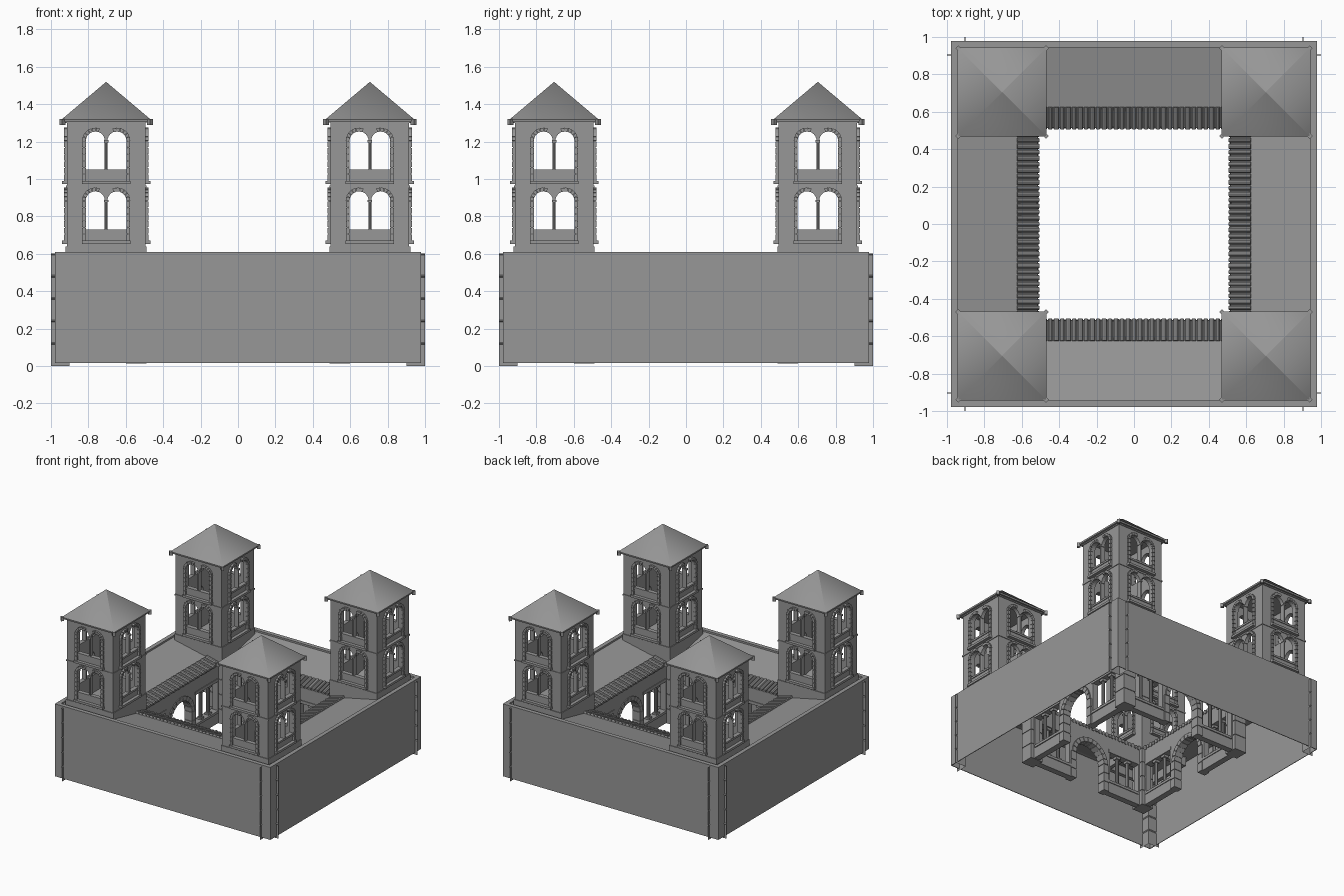
import bpy, bmesh
from math import pi, sin, cos, atan2
from mathutils import Matrix

if "Cube" in bpy.data.objects:
    bpy.data.objects.remove(bpy.data.objects["Cube"])

T, R = Matrix.Translation, Matrix.Rotation
QUARTERS = [R(k * pi / 2, 4, 'Z') for k in range(4)]
C = 0.705  # tower centre offset
TOWERS = [T((sx * C, sy * C, 0)) for sx in (-1, 1) for sy in (-1, 1)]
TOWER_SIDES = [t @ q for t in TOWERS for q in QUARTERS]
STONE = bpy.data.materials.new("dark_stone")
STONE.diffuse_color = (0.31, 0.31, 0.31, 1)
STONE.use_nodes = True
STONE.node_tree.nodes["Principled BSDF"].inputs["Base Color"].default_value = STONE.diffuse_color


def place(name, mesh, mats=(Matrix(),)):
    """Link one mesh at each of the given transforms."""
    mesh.materials.clear()
    mesh.materials.append(STONE)
    for m in mats:
        ob = bpy.data.objects.new(name, mesh)
        ob.matrix_world = m
        bpy.context.collection.objects.link(ob)


def finish(bm, name, mats=(Matrix(),)):
    bmesh.ops.recalc_face_normals(bm, faces=bm.faces)
    me = bpy.data.meshes.new(name)
    bm.to_mesh(me)
    bm.free()
    place(name, me, mats)


def prism(bm, pts, y0, y1):
    """Extrude an xz outline from y0 to y1."""
    a = [bm.verts.new((x, y0, z)) for x, z in pts]
    b = [bm.verts.new((x, y1, z)) for x, z in pts]
    bm.faces.new(a)
    bm.faces.new(b[::-1])
    for i in range(len(pts)):
        j = (i + 1) % len(pts)
        bm.faces.new((a[i], b[i], b[j], a[j]))


def box(bm, x0, x1, y0, y1, z0, z1):
    prism(bm, [(x0, z0), (x1, z0), (x1, z1), (x0, z1)], y0, y1)


def rod(bm, r, length, mat, seg=10):
    bmesh.ops.create_cone(bm, cap_ends=True, segments=seg, radius1=r, radius2=r,
                          depth=length, matrix=mat)


def square_ring(bm, profile, closed=True):
    """Sweep a (half width, z) profile around a square."""
    loops = [[bm.verts.new((sx * r, sy * r, z)) for sx, sy in ((-1, -1), (1, -1), (1, 1), (-1, 1))]
             for r, z in profile]
    n = len(loops)
    for i in range(n if closed else n - 1):
        a, b = loops[i], loops[(i + 1) % n]
        for k in range(4):
            m = (k + 1) % 4
            bm.faces.new((a[k], a[m], b[m], b[k]))


def arch(cx, h, z0, spring, n=12):
    """Round-headed opening outline, left foot to right foot."""
    arc = [(cx - h * cos(pi * i / n), spring + h * sin(pi * i / n)) for i in range(n + 1)]
    return [(cx - h, z0)] + arc + [(cx + h, z0)]


def panel(name, splines, thick, y, mats):
    """Wall panel with holes, made from a filled 2D curve."""
    cu = bpy.data.curves.new(name, 'CURVE')
    cu.dimensions, cu.fill_mode, cu.extrude = '2D', 'BOTH', thick / 2
    for pts in splines:
        s = cu.splines.new('POLY')
        s.points.add(len(pts) - 1)
        for p, (x, z) in zip(s.points, pts):
            p.co = (x, z, 0, 1)
        s.use_cyclic_u = True
        s.use_smooth = False
    ob = bpy.data.objects.new(name, cu)
    bpy.context.collection.objects.link(ob)
    bpy.context.view_layer.update()
    me = bpy.data.meshes.new_from_object(ob)
    bpy.data.objects.remove(ob)
    me.transform(T((0, y, 0)) @ R(pi / 2, 4, 'X'))
    bm = bmesh.new()
    bm.from_mesh(me)
    bmesh.ops.remove_doubles(bm, verts=bm.verts, dist=0.0001)
    for f in bm.faces:
        f.smooth = False
    finish(bm, name, mats)


def voussoirs(bm, cx, spring, r0, r1, n, y0, y1, a0=0.0, a1=pi):
    for i in range(n):
        s, e = [a0 + (a1 - a0) * (i + t) / n for t in (0.05, 0.95)]
        prism(bm, [(cx - r * cos(a), spring + r * sin(a))
                   for r, a in ((r0, s), (r1, s), (r1, e), (r0, e))], y0, y1)


def stack(bm, x0, x1, y0, y1, z0, z1, n, gap=0.006):
    """Stacked stone blocks over a slimmer core."""
    d = 0.005
    h = (z1 - z0) / n
    box(bm, x0 + d, x1 - d, y0 + d, y1 - d, z0, z1)
    for i in range(n):
        box(bm, x0, x1, y0, y1, z0 + i * h + (gap / 2 if i else 0), z0 + (i + 1) * h - gap / 2)


# Outer walls with a wider coping
bm = bmesh.new()
square_ring(bm, [(0.979, 0.015), (0.979, 0.61), (0.945, 0.61), (0.945, 0.582),
                 (0.974, 0.582), (0.974, 0.015)])
finish(bm, "outer_wall")

# Corner quoins: inner faces only, poking out through the wall as fins
bm = bmesh.new()
prof = []
for i in range(5):
    z0, z1 = i * 0.12, i * 0.12 + 0.12
    prof += [(0.906, z0), (0.9, z0 + 0.006), (0.9, z1 - 0.006), (0.906, z1)]
prof[0] = (0.9, 0.0)
rows = [[bm.verts.new(p) for p in ((r, -1.0, z), (r, -r, z), (1.0, -r, z))] for r, z in prof]
for a, b in zip(rows, rows[1:]):
    for k in (0, 1):
        if (a[k].co - b[k].co).length > 1e-6:
            bm.faces.new((a[k], a[k + 1], b[k + 1], b[k]))
finish(bm, "corner_quoin", QUARTERS)

# Inward sloping gallery roof
bm = bmesh.new()
square_ring(bm, [(0.95, 0.597), (0.52, 0.505), (0.52, 0.49), (0.95, 0.582)])
finish(bm, "gallery_roof")

# Eave tiles along the courtyard
bm = bmesh.new()
slope = atan2(0.03, 0.12)
for i in range(33):
    x = -0.512 + i * 0.032
    rod(bm, 0.0155 if i % 2 else 0.013, 0.12,
        T((x, -0.567, 0.517)) @ R(pi / 2 - slope, 4, 'X'), 10)
finish(bm, "eave_tiles", QUARTERS)

# Courtyard arcade wall: central arch and two column bays
opening = arch(0, 0.14, 0.015, 0.24, 16)
outline = [(-0.54, 0.015)] + opening + [(0.54, 0.015), (0.54, 0.5), (-0.54, 0.5)]
bays = [[(s * 0.2, 0.11), (s * 0.48, 0.11), (s * 0.48, 0.36), (s * 0.2, 0.36)] for s in (-1, 1)]
panel("arcade_wall", [outline] + bays, 0.05, -0.545, QUARTERS)

# Arcade stonework
bm = bmesh.new()
voussoirs(bm, 0, 0.24, 0.135, 0.172, 11, -0.582, -0.512)
for s in (-1, 1):
    x0, x1 = sorted((s * 0.135, s * 0.185))
    stack(bm, x0, x1, -0.582, -0.512, 0.015, 0.24, 3)
    x0, x1 = sorted((s * 0.185, s * 0.48))
    box(bm, x0, x1, -0.578, -0.514, 0.1, 0.12)
    box(bm, x0, x1, -0.575, -0.515, 0.36, 0.385)
    for c in (0.29, 0.39):
        rod(bm, 0.014, 0.25, T((s * c, -0.545, 0.235)))
        box(bm, s * c - 0.02, s * c + 0.02, -0.565, -0.525, 0.34, 0.36)
        box(bm, s * c - 0.02, s * c + 0.02, -0.565, -0.525, 0.12, 0.135)
finish(bm, "arcade_stonework", QUARTERS)

# Courtyard corner piers
bm = bmesh.new()
stack(bm, 0.49, 0.6, -0.6, -0.49, 0.012, 0.5, 4, 0.01)
finish(bm, "corner_pier", QUARTERS)

# Tower walls, two storeys of twin arched windows
LEVELS = (0.73, 1.05)
holes = [arch(s * 0.0585, 0.0515, z, z + 0.153) for z in LEVELS for s in (-1, 1)]
panel("tower_wall", [[(-0.21, 0.62), (0.21, 0.62), (0.21, 1.315), (-0.21, 1.315)]] + holes,
      0.03, -0.195, TOWER_SIDES)

# Tower window surrounds
bm = bmesh.new()
for z in LEVELS:
    y0, y1 = -0.226, -0.205
    for s in (-1, 1):
        a, b = (0, 0.62 * pi) if s < 0 else (0.38 * pi, pi)
        voussoirs(bm, s * 0.0585, z + 0.153, 0.05, 0.071, 6, y0, y1, a, b)
        x0, x1 = sorted((s * 0.108, s * 0.128))
        stack(bm, x0, x1, y0, y1, z - 0.06, z + 0.153, 6, 0.005)
    box(bm, -0.108, 0.108, -0.216, -0.2, z - 0.015, z)
    box(bm, -0.13, 0.13, -0.236, -0.2, z - 0.078, z - 0.06)
    rod(bm, 0.008, 0.15, T((0, -0.212, z + 0.075)), 8)
    box(bm, -0.012, 0.012, -0.222, -0.19, z + 0.146, z + 0.158)
finish(bm, "tower_window_surround", TOWER_SIDES)

# Tower plinth, storey band and top moulding
bm = bmesh.new()
for r, z0, z1 in ((0.216, 0.5, 0.64), (0.215, 0.955, 0.966), (0.216, 1.3, 1.315)):
    square_ring(bm, [(r, z0), (r, z1), (0.185, z1), (0.185, z0)])
finish(bm, "tower_bands", TOWERS)

# Tower roof, smooth above the eave, with hooked corner tips
bm = bmesh.new()
square_ring(bm, [(0.2, 1.312), (0.236, 1.305), (0.238, 1.318), (0.001, 1.518)], closed=False)
bmesh.ops.holes_fill(bm, edges=[e for e in bm.edges if e.is_boundary], sides=4)
bm.normal_update()
for f in bm.faces:
    f.smooth = f.calc_center_median().z > 1.35
finish(bm, "tower_roof", TOWERS)
bm = bmesh.new()
for q in QUARTERS:
    bmesh.ops.create_cube(bm, size=1, matrix=q @ T((0.234, -0.234, 1.305)) @ R(pi / 4, 4, 'Z')
                          @ Matrix.Diagonal((0.022, 0.024, 0.032, 1)))
finish(bm, "roof_corner_tips", TOWERS)
